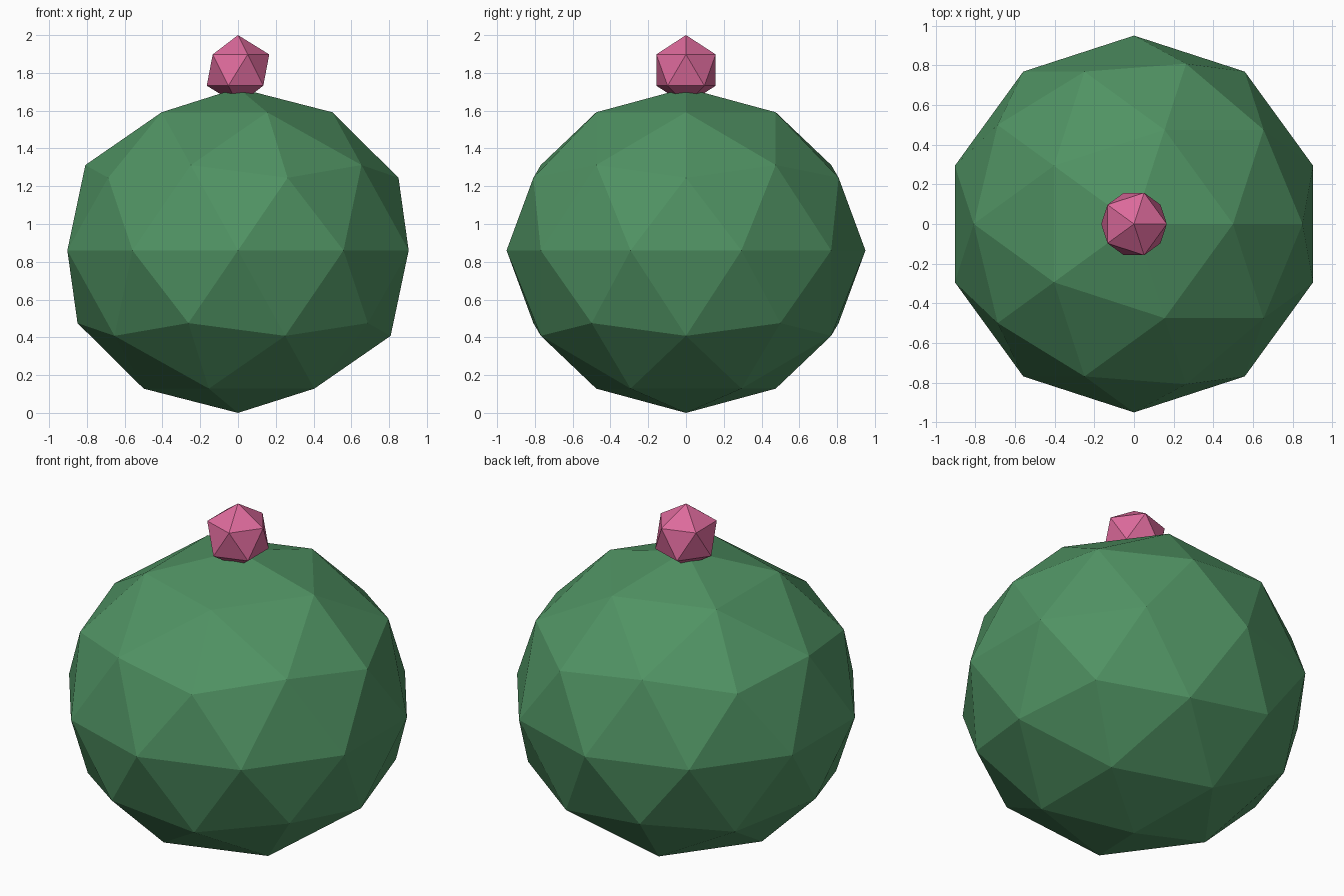
import bpy

if "Cube" in bpy.data.objects:
    bpy.data.objects.remove(bpy.data.objects["Cube"])


def material(name, rgb):
    m = bpy.data.materials.new(name)
    m.diffuse_color = (*rgb, 1.0)
    m.use_nodes = True
    m.node_tree.nodes["Principled BSDF"].inputs["Base Color"].default_value = m.diffuse_color
    return m


def faceted_ball(name, subdivisions, scale, z, mat):
    bpy.ops.mesh.primitive_ico_sphere_add(subdivisions=subdivisions, radius=1, location=(0, 0, z))
    ob = bpy.context.object
    ob.name = name
    ob.scale = scale
    bpy.ops.object.transform_apply(location=False, rotation=False, scale=True)
    bpy.ops.object.shade_flat()
    ob.data.materials.append(mat)
    return ob


green = material("cactus green", (0.08, 0.29, 0.125))
pink = material("flower pink", (0.72, 0.145, 0.33))

# Slightly squashed round body standing on the ground
faceted_ball("cactus_body", 2, (0.95, 0.95, 0.86), 0.86, green)
# Small bud sunk into the top
faceted_ball("flower_bud", 1, (0.185, 0.185, 0.185), 1.815, pink)
